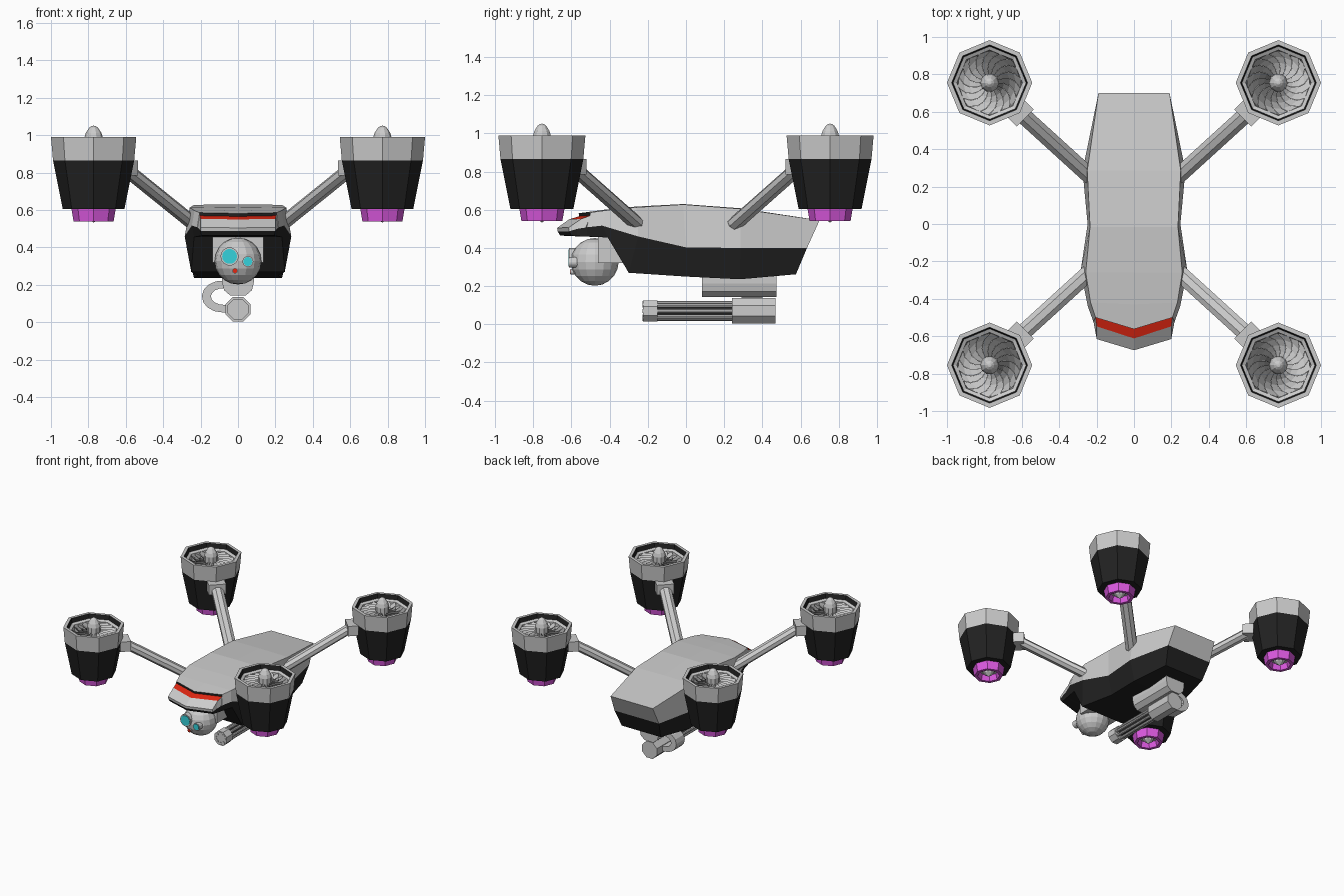
import bpy, bmesh, math
from mathutils import Matrix, Vector

if "Cube" in bpy.data.objects:
    bpy.data.objects.remove(bpy.data.objects["Cube"])


def mat(name, rgb):
    m = bpy.data.materials.new(name)
    m.diffuse_color = (*rgb, 1)
    m.use_nodes = True
    m.node_tree.nodes["Principled BSDF"].inputs["Base Color"].default_value = m.diffuse_color
    return m


GREY = mat("light grey", (0.6, 0.6, 0.6))
BLACK = mat("black", (0.016, 0.016, 0.016))
PINK = mat("pink", (0.72, 0.1, 0.75))
RED = mat("red", (0.75, 0.02, 0.006))
CYAN = mat("cyan", (0.035, 0.65, 0.72))
DARK = mat("dark grey", (0.08, 0.08, 0.08))


def finish(name, bm, mats, recalc=True):
    if recalc:
        bmesh.ops.recalc_face_normals(bm, faces=bm.faces[:])
    me = bpy.data.meshes.new(name)
    bm.to_mesh(me)
    bm.free()
    for m in mats:
        me.materials.append(m)
    ob = bpy.data.objects.new(name, me)
    bpy.context.collection.objects.link(ob)
    return ob


def lathe(name, prof, n, mats, idx=None):
    """Revolve (radius, z) points about z; idx gives a material per segment."""
    bm = bmesh.new()
    rings = []
    for r, z in prof:
        if r == 0:
            rings.append([bm.verts.new((0, 0, z))] * n)
        else:
            rings.append([bm.verts.new((r * math.cos(2 * math.pi * i / n),
                                        r * math.sin(2 * math.pi * i / n), z)) for i in range(n)])
    for k, (a, b) in enumerate(zip(rings, rings[1:])):
        for i in range(n):
            j = (i + 1) % n
            vs = list(dict.fromkeys((a[i], a[j], b[j], b[i])))
            bm.faces.new(vs).material_index = idx[k] if idx else 0
    return finish(name, bm, mats)


def box(name, size, matrix, m):
    bm = bmesh.new()
    bmesh.ops.create_cube(bm, size=1, matrix=matrix @ Matrix.Diagonal((*size, 1)))
    return finish(name, bm, [m])


def rod(name, a, b, w, h, n, m, twist=0.0):
    """Prism from a to b, w wide sideways and h thick upwards."""
    a, b = Vector(a), Vector(b)
    d = (b - a).normalized()
    side = d.cross(Vector((0, 0, 1))).normalized()
    up = side.cross(d)
    bm = bmesh.new()
    ends = []
    for p in (a, b):
        ends.append([bm.verts.new(p + side * w * math.cos(t) + up * h * math.sin(t))
                     for t in (twist + 2 * math.pi * i / n for i in range(n))])
    for i in range(n):
        j = (i + 1) % n
        bm.faces.new((ends[0][i], ends[0][j], ends[1][j], ends[1][i]))
    for e in ends:
        bm.faces.new(e)
    return finish(name, bm, [m])


def extrude_profile(name, pts, y0, y1, m):
    """Extrude a closed (x, z) outline along y."""
    bm = bmesh.new()
    f = bm.faces.new([bm.verts.new((x, y0, z)) for x, z in pts])
    new = bmesh.ops.extrude_face_region(bm, geom=[f])["geom"]
    bmesh.ops.translate(bm, vec=(0, y1 - y0, 0), verts=[v for v in new if isinstance(v, bmesh.types.BMVert)])
    return finish(name, bm, [m])


# Hull: half stations of top centre, top edge, mid edge, bottom edge, bottom centre
def station(top_c, top, mid, bot, bot_c):
    return [(0, *top_c), top, mid, bot, (0, *bot_c)]


stations = [
    station((.70, .545), (.19, .70, .545), (.20, .634, .40), (.175, .576, .262), (.576, .262)),
    station((.285, .608), (.25, .285, .605), (.275, .285, .40), (.235, .283, .236), (.283, .236)),
    station((-.015, .63), (.235, -.015, .628), (.248, 0, .403), (.215, 0, .25), (0, .25)),
    station((-.26, .617), (.258, -.26, .613), (.285, -.25, .46), (.25, -.30, .27), (-.30, .27)),
    station((-.43, .60), (.232, -.42, .597), (.247, -.44, .517), (.235, -.41, .455), (-.41, .455)),
    station((-.562, .582), (.205, -.50, .586), (.218, -.52, .508), (.21, -.52, .46), (-.54, .46)),
    station((-.560, .566), (.205, -.50, .570), (.216, -.525, .507), (.21, -.525, .46), (-.545, .46)),
    station((-.612, .550), (.20, -.547, .553), (.208, -.57, .50), (.20, -.57, .462), (-.60, .462)),
    station((-.675, .505), (.20, -.615, .507), (.20, -.612, .487), (.195, -.60, .465), (-.66, .465)),
]
bm = bmesh.new()
rings = []
for st in stations:
    right = [bm.verts.new(p) for p in st]
    left = [right[0]] + [bm.verts.new((-p[0], p[1], p[2])) for p in st[1:4]] + [right[4]]
    rings.append((right, left))
for s, (ra, rb) in enumerate(zip(rings, rings[1:])):
    for a, b in zip(ra, rb):
        for k in range(4):
            f = bm.faces.new((a[k], a[k + 1], b[k + 1], b[k]))
            f.material_index = 1 if k > 1 else 0
            if k == 0 and s in (5, 6):      # dark step, then the red visor
                f.material_index = {5: 1, 6: 2}[s]
for ring, y, z in ((rings[0], .634, .40), (rings[-1], -.672, .487)):
    c = bm.verts.new((0, y, z))
    for h in ring:
        bm.faces.new((h[0], h[1], h[2], c))
        bm.faces.new((c, h[2], h[3], h[4])).material_index = 1
finish("hull", bm, [GREY, BLACK, RED])

# Engines, brackets and arms
BLADES = 18
for sx in (-1, 1):
    for sy in (-1, 1):
        loc = Vector((.772 * sx, .755 * sy, 0))
        tag = ("left" if sx < 0 else "right") + "_" + ("front" if sy < 0 else "back")
        pod = lathe("engine_pod_" + tag,
                    [(0, .85), (.168, .85), (.175, .945), (.195, .955), (.203, .99), (.228, .99),
                     (.217, .865), (.165, .605), (.118, .605), (.107, .54), (.082, .54), (.07, .585), (0, .585)],
                    8, [GREY, BLACK, PINK], [0, 0, 0, 1, 0, 0, 1, 1, 2, 2, 2, 0])
        spinner = lathe("spinner_" + tag,
                        [(.05, .85), (.05, .985), (.042, 1.012), (.024, 1.04), (.01, 1.05), (0, 1.051)], 10, [GREY])
        cone = lathe("exhaust_cone_" + tag, [(.05, .585), (.035, .558), (0, .533)], 8, [GREY])
        # Swirling fan blades
        bm = bmesh.new()
        for i in range(BLADES):
            rows = []
            for k in range(5):
                t = k / 4
                r = .045 + .125 * t
                ang = sx * (2 * math.pi * i / BLADES + .55 * t * t)
                rows.append([bm.verts.new((r * math.cos(ang + sx * o), r * math.sin(ang + sx * o), z))
                             for o, z in ((0, .945), (.34, .905))])
            for p, q in zip(rows, rows[1:]):
                f = bm.faces.new((p[0], q[0], q[1], p[1]))
                f.normal_update()
                if f.normal.z < 0:
                    f.normal_flip()
        fan = finish("fan_" + tag, bm, [GREY], recalc=False)
        for ob in (pod, spinner, cone, fan):
            ob.location = loc
        turn = Matrix.Rotation(math.atan2(sy, sx), 4, 'Z')
        box("bracket_" + tag, (.08, .13, .08),
            Matrix.Translation((.61 * sx, .595 * sy, .825)) @ turn, GREY)
        rod("arm_" + tag, (.235 * sx, .255 * sy, .525), (.62 * sx, .605 * sy, .835), .047, .036, 8, GREY, math.pi / 8)

# Camera ball, its mount and the lenses
bm = bmesh.new()
bmesh.ops.create_uvsphere(bm, u_segments=16, v_segments=10, radius=.125,
                          matrix=Matrix.Translation((0, -.478, .327)))
finish("camera_ball", bm, [GREY])
box("camera_mount", (.27, .13, .15), Matrix.Translation((0, -.395, .395)), GREY)
for name, x, z, r, y, m in (("large_lens", -.045, .352, .04, -.612, CYAN),
                            ("small_lens", .053, .325, .024, -.612, CYAN),
                            ("laser_lens", -.016, .275, .012, -.605, RED)):
    rod(name + "_housing", (x, -.55, z), (x, y, z), r * 1.22, r * 1.22, 14, GREY)
    rod(name, (x, y + .002, z), (x, y - .004, z), r, r, 14, m)

# Ammunition box under the hull
extrude_profile("ammunition_box", [(-.085, .26), (.085, .26), (.085, .215), (.075, .172), (.04, .142),
                                   (-.04, .142), (-.075, .172), (-.085, .215)], .085, .475, GREY)

# Rotary gun
GZ = .07
rod("gun_body", (0, .24, GZ), (0, .47, GZ), .072, .072, 8, GREY, math.pi / 8)
rod("gun_core", (0, -.17, GZ), (0, .25, GZ), .022, .022, 8, DARK)
rod("gun_muzzle", (0, -.225, GZ), (0, -.15, GZ), .06, .06, 8, GREY, math.pi / 8)
for i in range(8):
    a = 2 * math.pi * i / 8
    x, z = .041 * math.cos(a), GZ + .041 * math.sin(a)
    rod("gun_barrel", (x, -.228, z), (x, .25, z), .011, .011, 8, GREY)

# Curved feed belt from the box to the gun
outer, inner = [], []
for i in range(9):
    a = math.radians(85 + 185 * i / 8)
    outer.append((-.085 + .108 * math.cos(a), .138 + .085 * math.sin(a)))
    inner.append((-.075 + .07 * math.cos(a), .138 + .045 * math.sin(a)))
extrude_profile("feed_belt", outer + [(-.03, .055), (-.03, .09)] + inner[::-1], .29, .40, GREY)
